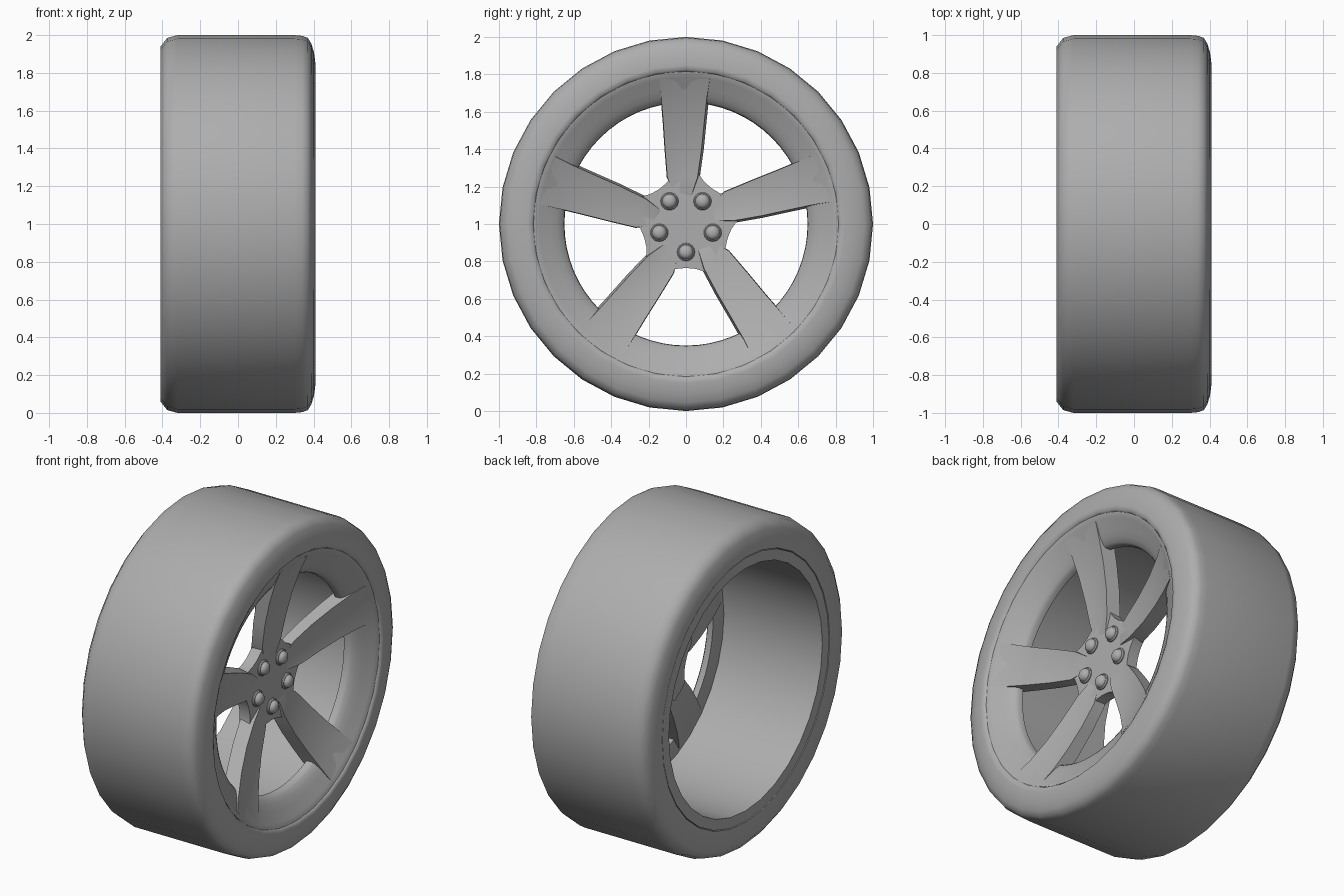
import bpy, bmesh
from math import sin, cos, pi, radians

if "Cube" in bpy.data.objects:
    bpy.data.objects.remove(bpy.data.objects["Cube"])

AXLE = 1.0  # axle height; wheel axis runs along x
grey = bpy.data.materials.new("mid_grey")
grey.diffuse_color = (.42, .42, .42, 1)
grey.use_nodes = True
grey.node_tree.nodes["Principled BSDF"].inputs["Base Color"].default_value = grey.diffuse_color


def finish(bm, name, angle=35):
    bmesh.ops.recalc_face_normals(bm, faces=bm.faces)
    me = bpy.data.meshes.new(name)
    bm.to_mesh(me)
    bm.free()
    me.materials.append(grey)
    ob = bpy.data.objects.new(name, me)
    ob.location.z = AXLE
    bpy.context.collection.objects.link(ob)
    bpy.ops.object.select_all(action='DESELECT')
    ob.select_set(True)
    bpy.context.view_layer.objects.active = ob
    bpy.ops.object.shade_smooth_by_angle(angle=radians(angle))
    return ob


def loft(bm, rings, closed):
    """Bridge rings of points; closed joins last to first, otherwise caps the ends."""
    vs = [[bm.verts.new(p) for p in ring] for ring in rings]
    m = len(vs[0])
    pairs = list(zip(vs, vs[1:])) + ([(vs[-1], vs[0])] if closed else [])
    for a, b in pairs:
        for i in range(m):
            j = (i + 1) % m
            bm.faces.new((a[i], a[j], b[j], b[i]))
    if not closed:
        bm.faces.new(vs[0])
        bm.faces.new(vs[-1])


def lathe(name, profile, seg, angle=35):
    bm = bmesh.new()
    rings = [[(x, r * cos(2 * pi * k / seg), r * sin(2 * pi * k / seg))
              for x, r in profile] for k in range(seg)]
    loft(bm, rings, True)
    return finish(bm, name, angle)


def turned(x, y, z, a):
    return (x, y * cos(a) - z * sin(a), y * sin(a) + z * cos(a))


# Tire: flat tread, rounded outer shoulder, flat back wall
lathe("tire", [(.39, .812), (.408, .825), (.41, .85), (.402, .91), (.388, .955),
               (.37, .985), (.34, .996), (.30, 1), (-.32, 1), (-.375, .985),
               (-.41, .94), (-.41, .82), (-.39, .812)], 32, 62)

# Rim face: shallow dish with a narrow opening, thin flange behind
lathe("rim_face", [(.398, .815), (.395, .803), (.386, .785), (.372, .76), (.355, .725),
                   (.335, .69), (.315, .662), (.30, .652), (.27, .65),
                   (.265, .76), (.30, .815)], 64, 40)

# Barrel: wide tube open at the back
lathe("barrel", [(.28, .815), (.28, .75), (-.408, .75), (-.408, .815)], 32)

# Hub: star plate with concave arcs between the spokes
bm = bmesh.new()
arc = [(-36, .29), (-24, .29), (-19, .265), (-12, .245), (0, .235),
       (12, .245), (19, .265), (24, .29)]
outline = [(r * cos(radians(-90 + 72 * k + d)), r * sin(radians(-90 + 72 * k + d)))
           for k in range(5) for d, r in arc]
loft(bm, [[(x, y, z) for y, z in outline] for x in (.16, .23)], False)
finish(bm, "hub")

# Spokes: radius, left y, right y, front x left, front x right, back x
stations = [(.13, -.04, .02, .22, .22, .165), (.17, -.065, .035, .227, .237, .165),
            (.25, -.10, .062, .236, .25, .165), (.40, -.112, .083, .262, .272, .185),
            (.55, -.122, .098, .30, .306, .215), (.68, -.133, .112, .345, .348, .25),
            (.775, -.14, .127, .388, .388, .29)]
for k in range(5):
    bm = bmesh.new()
    rings = []
    for r, yl, yr, xl, xr, xb in stations:
        mid, xm = (yl + yr) / 2, (xl + xr) / 2
        dish = .012 if r > .2 else 0
        section = [(xl, yl), (xm - dish, mid), (xr, yr), (xb, yr + .012), (xb, yl - .003)]
        rings.append([turned(x, y, r, 2 * pi * k / 5) for x, y in section])
    loft(bm, rings, False)
    finish(bm, f"spoke_{k + 1}")

# Lug nuts: collar with a domed cap
nut = [(.22, .048), (.236, .048), (.242, .043), (.242, .039), (.254, .036),
       (.264, .026), (.269, .012)]
for k in range(5):
    bm = bmesh.new()
    rings = [[turned(x, r * cos(pi * i / 8), r * sin(pi * i / 8) - .15, 2 * pi * k / 5)
              for i in range(16)] for x, r in nut]
    loft(bm, rings, False)
    finish(bm, f"lug_nut_{k + 1}")
